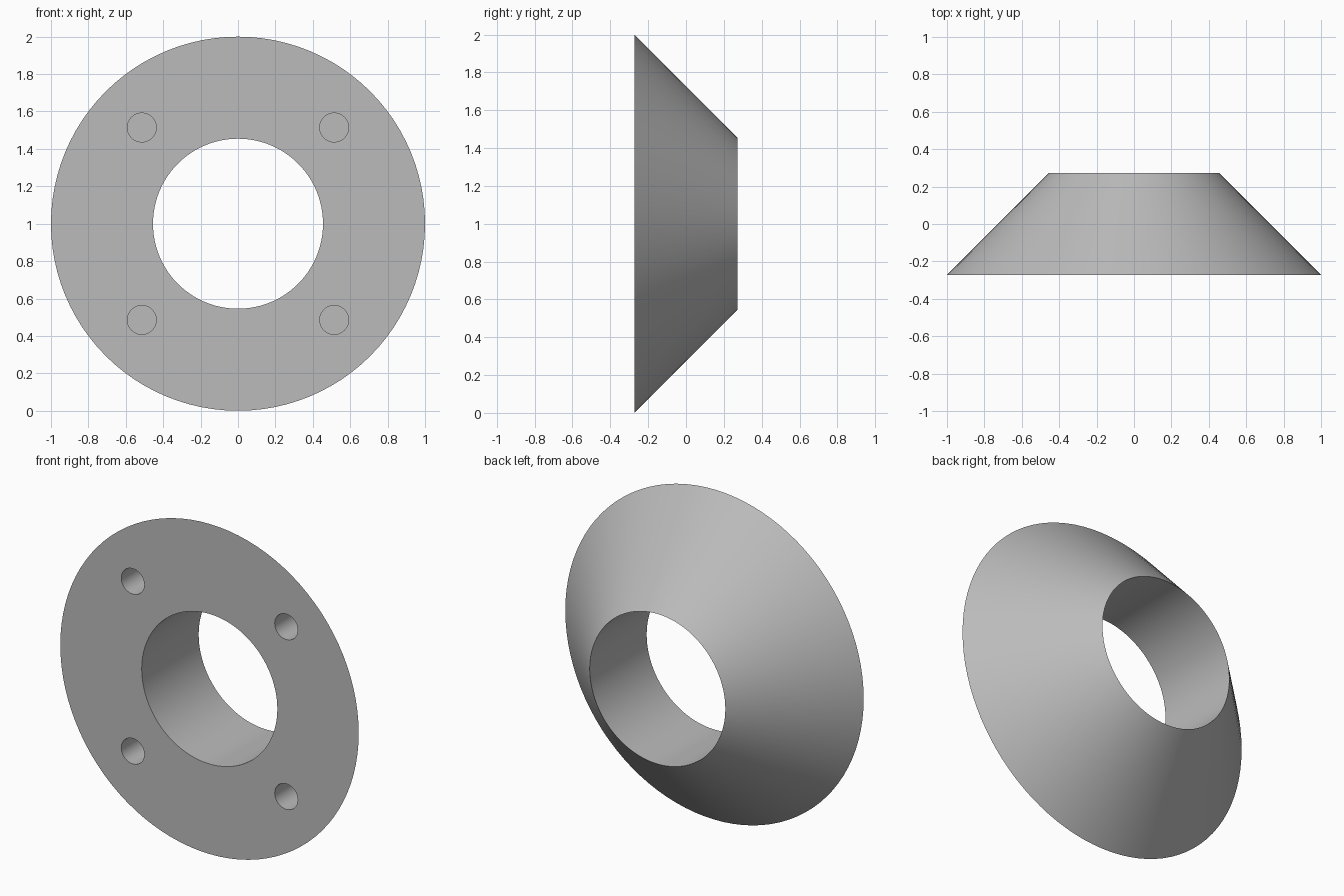
import bpy
import bmesh
from math import radians, cos, sin, pi
from mathutils import Matrix

if "Cube" in bpy.data.objects:
    bpy.data.objects.remove(bpy.data.objects["Cube"])

UNIT = 1 / 11                      # outer radius is eleven units
OUTER, BORE, DEPTH = 11 * UNIT, 5 * UNIT, 6 * UNIT
BOLT_CIRCLE, HOLE_RADIUS, HOLE_DEPTH = 8 * UNIT, 0.85 * UNIT, 2 * UNIT
FRONT = -DEPTH / 2
SEGMENTS = 96

# Single grey material
grey = bpy.data.materials.new("plain_grey")
grey.use_nodes = True
colour = (0.5, 0.5, 0.5, 1)
grey.diffuse_color = colour
grey.node_tree.nodes["Principled BSDF"].inputs["Base Color"].default_value = colour


def add_object(name, bm):
    bmesh.ops.recalc_face_normals(bm, faces=bm.faces)
    mesh = bpy.data.meshes.new(name)
    bm.to_mesh(mesh)
    bm.free()
    mesh.materials.append(grey)
    obj = bpy.data.objects.new(name, mesh)
    bpy.context.collection.objects.link(obj)
    return obj


# Conical collar: triangular section spun around the y axis
bm = bmesh.new()
section = [(OUTER, FRONT), (BORE, -FRONT), (BORE, FRONT)]
verts = [bm.verts.new((r, y, 1)) for r, y in section]
edges = [bm.edges.new((verts[i], verts[(i + 1) % 3])) for i in range(3)]
bmesh.ops.spin(bm, geom=verts + edges, cent=(0, 0, 1), axis=(0, 1, 0),
               angle=2 * pi, steps=SEGMENTS, use_merge=True)
bmesh.ops.remove_doubles(bm, verts=bm.verts, dist=0.0001)
collar = add_object("conical_collar", bm)

# Four blind bolt holes in the flat front
bm = bmesh.new()
for i in range(4):
    angle = radians(45 + 90 * i)
    place = Matrix.Translation((BOLT_CIRCLE * cos(angle), FRONT,
                                1 + BOLT_CIRCLE * sin(angle)))
    bmesh.ops.create_cone(bm, cap_ends=True, segments=48, radius1=HOLE_RADIUS,
                          radius2=HOLE_RADIUS, depth=2 * HOLE_DEPTH,
                          matrix=place @ Matrix.Rotation(pi / 2, 4, "X"))
cutter = add_object("bolt_hole_cutter", bm)
cutter.hide_render = True

cut = collar.modifiers.new("bolt_holes", "BOOLEAN")
cut.operation = "DIFFERENCE"
cut.solver = "EXACT"
cut.object = cutter

# Apply the cut, then smooth the round walls while keeping rims sharp
bpy.ops.object.select_all(action="DESELECT")
collar.select_set(True)
bpy.context.view_layer.objects.active = collar
bpy.ops.object.modifier_apply(modifier=cut.name)
bpy.data.objects.remove(cutter)
bpy.ops.object.shade_smooth_by_angle(angle=radians(30))
